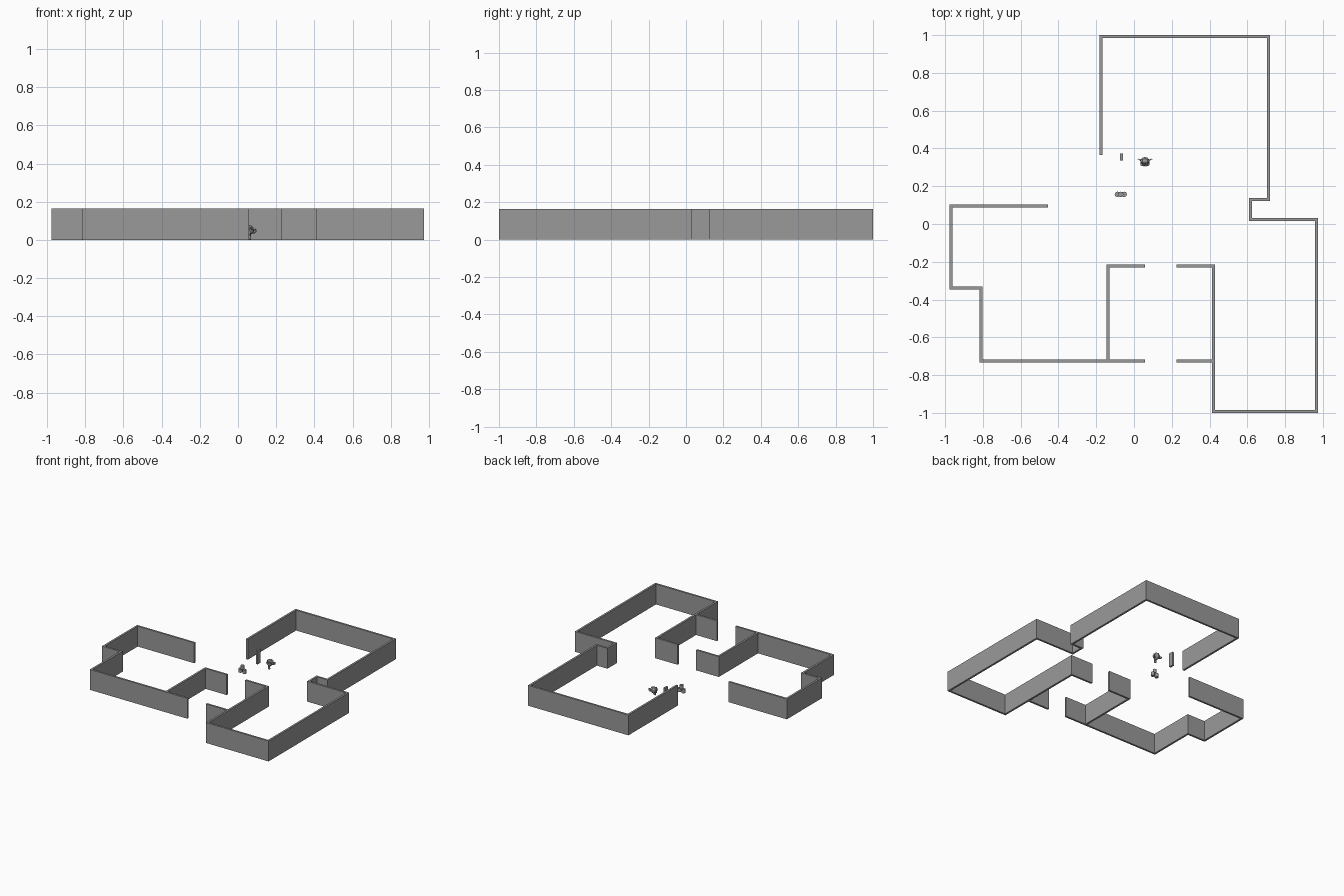
import bpy
import bmesh
from mathutils import Vector

cube = bpy.data.objects.get("Cube")
if cube:
    bpy.data.objects.remove(cube, do_unlink=True)

HEIGHT = 0.165
HALF = 0.008

grey = bpy.data.materials.new("plain grey")
grey.use_nodes = True
COLOUR = (0.32, 0.32, 0.32, 1)
grey.diffuse_color = COLOUR
grey.node_tree.nodes["Principled BSDF"].inputs["Base Color"].default_value = COLOUR


def finish(name):
    obj = bpy.context.object
    obj.name = name
    obj.data.materials.append(grey)
    return obj


def wall(name, path):
    """Extrude a mitred strip along a right-angled centre line."""
    pts = [Vector(p) for p in path]
    dirs = [(b - a).normalized() for a, b in zip(pts, pts[1:])]
    sides = [Vector((-d.y, d.x)) * HALF for d in dirs]
    bm = bmesh.new()
    rows = []
    for i, p in enumerate(pts):
        if 0 < i < len(pts) - 1:
            off = sides[i - 1] + sides[i]
        else:
            off = sides[min(i, len(sides) - 1)]
        rows.append([bm.verts.new((*(p + s * off), 0)) for s in (1, -1)])
    for a, b in zip(rows, rows[1:]):
        bm.faces.new((a[0], a[1], b[1], b[0]))
    top = bmesh.ops.extrude_face_region(bm, geom=bm.faces[:])["geom"]
    bmesh.ops.translate(bm, vec=(0, 0, HEIGHT),
                        verts=[v for v in top if isinstance(v, bmesh.types.BMVert)])
    bmesh.ops.recalc_face_normals(bm, faces=bm.faces[:])
    mesh = bpy.data.meshes.new(name)
    bm.to_mesh(mesh)
    bm.free()
    mesh.materials.append(grey)
    bpy.context.collection.objects.link(bpy.data.objects.new(name, mesh))


# Floor plan walls
wall("main_room_wall", [
    (-.175, .365), (-.175, .992), (.712, .992), (.712, .13), (.617, .13),
    (.617, .025), (.967, .025), (.967, -.992), (.42, -.992), (.42, -.222),
    (.225, -.222)])
wall("side_room_wall", [
    (-.455, .095), (-.97, .095), (-.97, -.34), (-.81, -.34),
    (-.81, -.725), (.058, -.725)])
wall("entry_left_wall", [(-.137, -.725 + HALF), (-.137, -.222), (.058, -.222)])
wall("entry_right_stub", [(.42 - HALF, -.725), (.225, -.725)])

# Standing slab
bpy.ops.mesh.primitive_cube_add(size=1, location=(-.067, .355, .0575))
slab = finish("standing_slab")
slab.scale = (.016, .037, .115)

# Stack of three barrels
for name, x, z in (("barrel_left", -.052, .015), ("barrel_right", -.088, .015),
                   ("barrel_top", -.07, .045)):
    bpy.ops.mesh.primitive_cylinder_add(vertices=24, radius=.014, depth=.03,
                                        location=(x, .157, z))
    finish(name)
    bpy.ops.object.shade_smooth_by_angle()

# Animal head
bpy.ops.mesh.primitive_monkey_add(size=2, location=(.058, .33, .039))
head = finish("animal_head")
head.scale = (.029, .029, .039)
